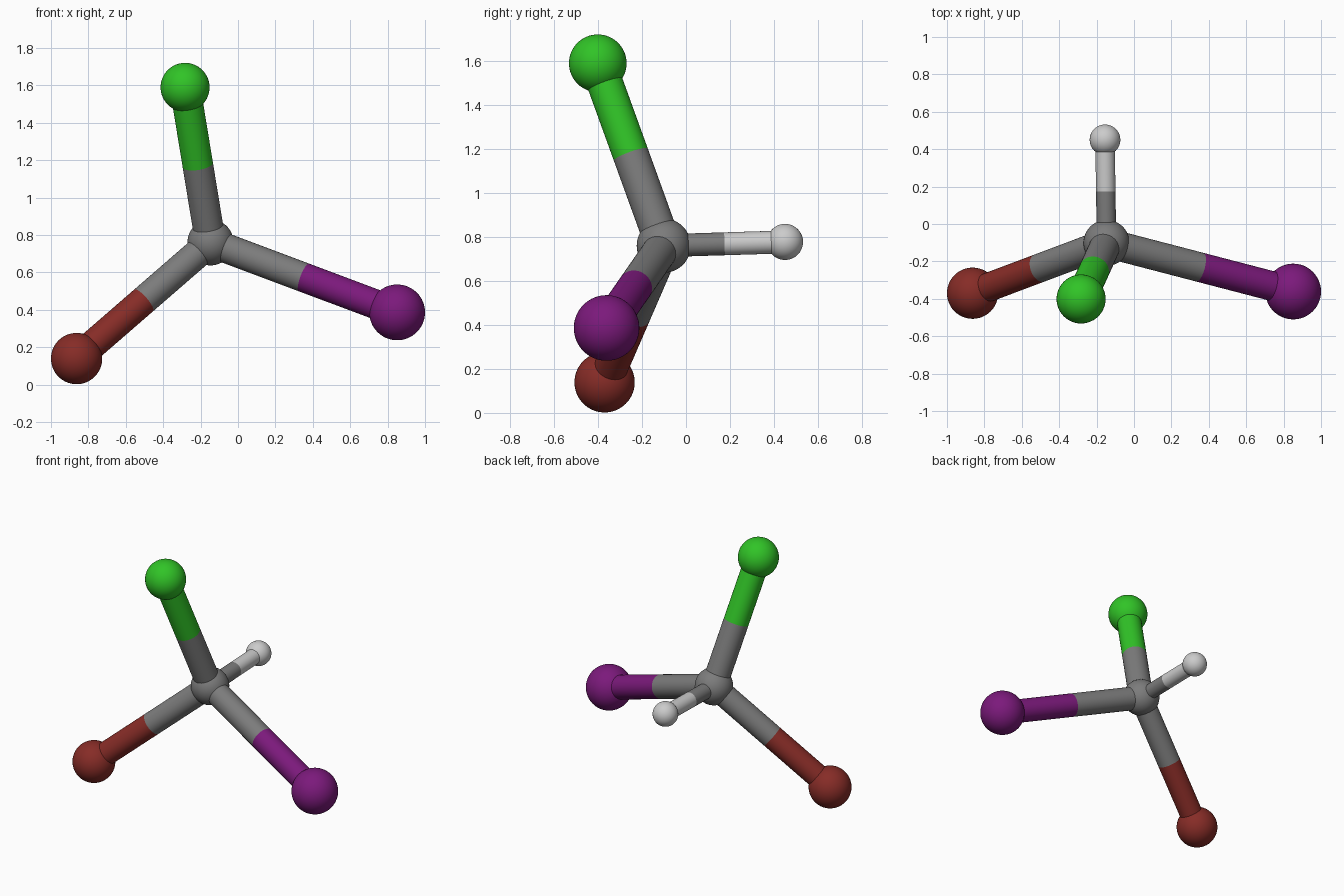
import bpy, bmesh
from math import radians
from mathutils import Vector

if "Cube" in bpy.data.objects:
    bpy.data.objects.remove(bpy.data.objects["Cube"])


def material(name, rgb):
    m = bpy.data.materials.new(name)
    m.diffuse_color = (*rgb, 1)
    m.use_nodes = True
    m.node_tree.nodes["Principled BSDF"].inputs["Base Color"].default_value = m.diffuse_color
    return m


def finish(bm, name, mat):
    mesh = bpy.data.meshes.new(name)
    bm.to_mesh(mesh)
    bm.free()
    mesh.materials.append(mat)
    for p in mesh.polygons:
        p.use_smooth = True
    ob = bpy.data.objects.new(name, mesh)
    bpy.context.collection.objects.link(ob)
    return ob


def ball(name, centre, radius, mat):
    bm = bmesh.new()
    bmesh.ops.create_uvsphere(bm, u_segments=48, v_segments=32, radius=radius)
    finish(bm, name, mat).location = centre


def rod(name, a, b, radius, mat):
    # open tube: both ends are hidden in a ball or meet the other half
    axis = b - a
    bm = bmesh.new()
    bmesh.ops.create_cone(bm, cap_ends=False, segments=48, radius1=radius,
                          radius2=radius, depth=axis.length)
    ob = finish(bm, name, mat)
    ob.location = (a + b) / 2
    ob.rotation_mode = 'QUATERNION'
    ob.rotation_quaternion = axis.to_track_quat('Z', 'Y')


# Central ball
grey = material("grey", (0.2, 0.2, 0.2))
centre = Vector((-0.147, -0.101, 0.76))
ball("centre_ball", centre, 0.123, grey)

# Outer balls: name, position, ball radius, rod radius, colour
outer = [
    ("green", (-0.283, -0.401, 1.589), 0.131, 0.082, (0.03, 0.55, 0.02)),
    ("red", (-0.863, -0.37, 0.139), 0.137, 0.077, (0.24, 0.025, 0.02)),
    ("purple", (0.851, -0.361, 0.386), 0.149, 0.079, (0.2, 0.01, 0.2)),
    ("white", (-0.155, 0.45, 0.777), 0.082, 0.052, (0.8, 0.8, 0.8)),
]

# Each rod changes colour halfway along
for name, pos, r_ball, r_rod, rgb in outer:
    mat = material(name, rgb)
    end = Vector(pos)
    mid = (centre + end) / 2
    ball(name + "_ball", end, r_ball, mat)
    rod(name + "_rod_inner_half", centre, mid, r_rod, grey)
    rod(name + "_rod_outer_half", mid, end, r_rod, mat)
